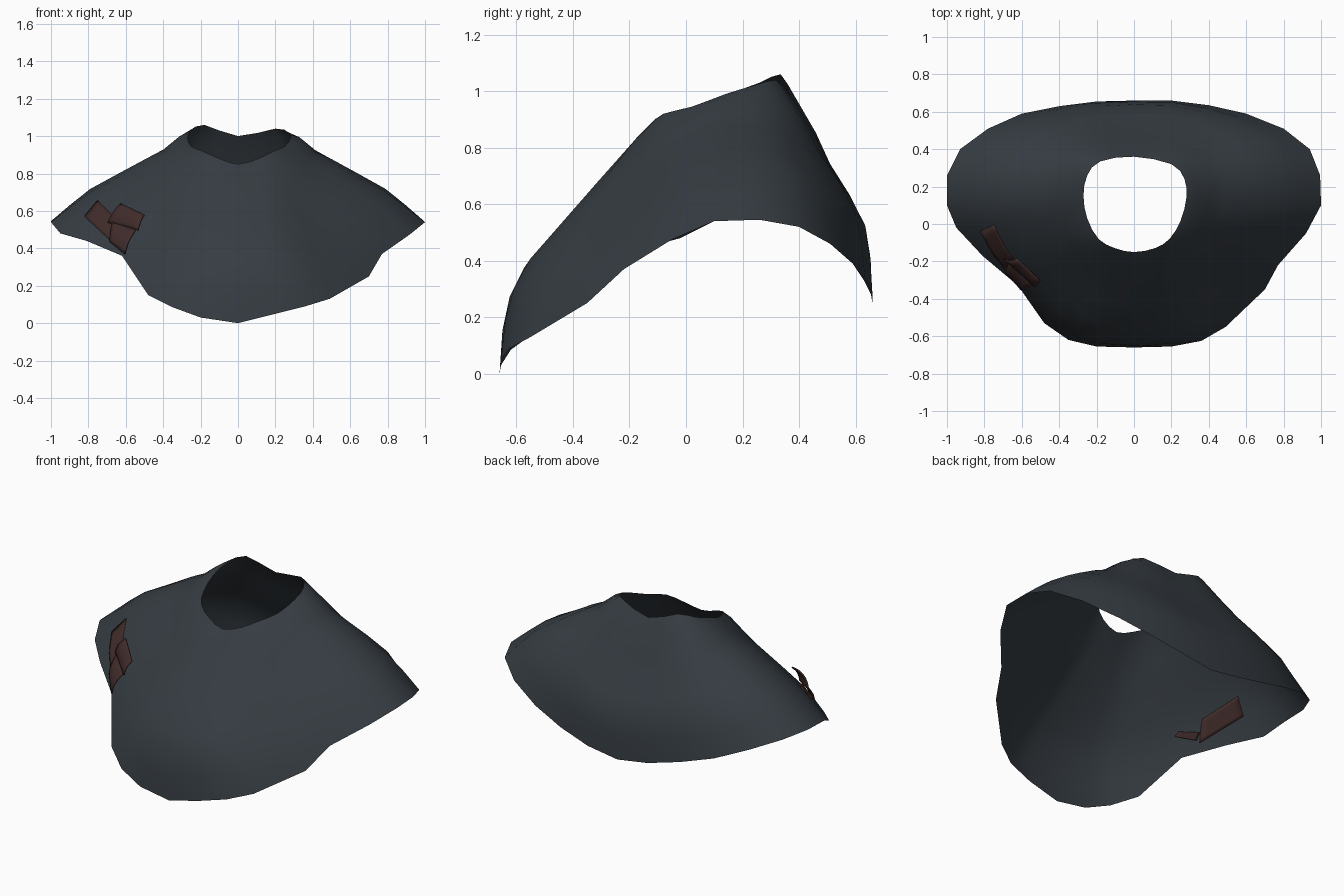
import bpy, math
from mathutils import Vector
from mathutils.bvhtree import BVHTree

if "Cube" in bpy.data.objects:
    bpy.data.objects.remove(bpy.data.objects["Cube"])


def material(name, rgb):
    m = bpy.data.materials.new(name)
    m.diffuse_color = (*rgb, 1)
    m.use_nodes = True
    m.node_tree.nodes["Principled BSDF"].inputs["Base Color"].default_value = m.diffuse_color
    return m


slate = material("slate_cloth", (0.036, 0.045, 0.054))
maroon = material("dull_maroon", (0.052, 0.025, 0.023))


def make(name, verts, faces, mat, angle=50):
    me = bpy.data.meshes.new(name)
    me.from_pydata([tuple(v) for v in verts], [], faces)
    ob = bpy.data.objects.new(name, me)
    bpy.context.collection.objects.link(ob)
    me.materials.append(mat)
    bpy.ops.object.select_all(action='DESELECT')
    ob.select_set(True)
    bpy.context.view_layer.objects.active = ob
    bpy.ops.object.shade_smooth_by_angle(angle=math.radians(angle))
    return ob


# Hem outline, starting at the front and going round by the +x side
hem = [(0, -.66, 0), (.2, -.655, .05), (.36, -.625, .09), (.49, -.55, .13),
       (.70, -.35, .25), (.77, -.22, .37), (.92, -.05, .475), (1, .10, .54),
       (.995, .26, .545), (.94, .40, .52), (.80, .51, .46), (.6, .59, .39),
       (.4, .635, .33), (.2, .66, .28), (0, .66, .25), (-.2, .655, .28),
       (-.4, .63, .33), (-.6, .59, .39), (-.78, .51, .46), (-.93, .40, .52),
       (-1, .26, .545), (-1, .10, .54), (-.95, -.02, .48), (-.81, -.17, .44),
       (-.62, -.33, .36), (-.48, -.53, .15), (-.35, -.62, .085), (-.2, -.655, .03)]
# Neck opening, one point for every second hem point
neck = [(0, -.15, .85), (.11, -.13, .88), (.19, -.08, .92), (.25, .02, .945),
        (.28, .14, .99), (.27, .24, 1.02), (.20, .32, 1.04), (0, .36, 1.0),
        (-.18, .335, 1.06), (-.25, .26, 1.03), (-.27, .15, .99),
        (-.25, .03, .945), (-.19, -.08, .92), (-.10, -.13, .88)]
# Drape profiles: (share of the way outward, share of the drop)
front = [(0, 0), (.1, .06), (.36, .235), (.57, .38), (.83, .56), (.93, .68), (.98, .82), (1, 1)]
flank = [(0, 0), (.09, .06), (.26, .23), (.42, .38), (.62, .56), (.79, .72), (.91, .86), (1, 1)]
side = [(0, 0), (.07, .02), (.16, .15), (.30, .25), (.5, .43), (.7, .61), (.85, .8), (1, 1)]
back = [(0, 0), (.08, .05), (.36, .24), (.53, .39), (.77, .54), (.93, .67), (.98, .81), (1, 1)]

n = len(hem)


def neck_at(i):
    p = [Vector(neck[(i // 2 + k) % 14]) for k in (-1, 0, 1, 2)]
    if i % 2 == 0:
        return p[1]
    return (p[1] + p[2]) * .5625 - (p[0] + p[3]) * .0625


def profile(i, j):
    """Blend the profiles from front through flank and side to back."""
    k = min(i, n - i)
    stops = [(0, front), (4, flank), (7, side), (14, back)]
    for (k0, p0), (k1, p1) in zip(stops, stops[1:]):
        if k <= k1:
            t = (k - k0) / (k1 - k0)
            t = t * t * (3 - 2 * t)
            return Vector(p0[j]).lerp(Vector(p1[j]), t)


# Poncho: neck-to-hem loft
verts = []
for j in range(8):
    for i in range(n):
        a, b = neck_at(i), Vector(hem[i])
        r, d = profile(i, j)
        v = a.lerp(b, r)
        v.z = a.z + (b.z - a.z) * d
        verts.append(v)
faces = [(j * n + i, (j + 1) * n + i, (j + 1) * n + (i + 1) % n, j * n + (i + 1) % n)
         for j in range(7) for i in range(n)]
make("poncho", verts, faces, slate)
tree = BVHTree.FromPolygons(verts, faces)


def plate(name, corners, lifts, bulge, thick):
    """Thin patch laid on the front surface; corners (x, z) each have a lift."""
    k = 6
    c = [Vector((*p, h)) for p, h in zip(corners, lifts)]
    pts = []
    for a in range(k + 1):
        for b in range(k + 1):
            u, v = a / k, b / k
            p = c[0].lerp(c[1], u).lerp(c[3].lerp(c[2], u), v)
            loc, nor, _, _ = tree.ray_cast(Vector((p.x, -3, p.y)), Vector((0, 1, 0)))
            if loc is None:
                loc, nor, _, _ = tree.find_nearest(Vector((p.x, -.3, p.y)))
            pts.append(loc + nor * (p.z + bulge * math.sin(math.pi * v)))
    m = k + 1
    f = [(a * m + b, (a + 1) * m + b, (a + 1) * m + b + 1, a * m + b + 1)
         for a in range(k) for b in range(k)]
    ob = make(name, pts, f, maroon)
    if thick:
        s = ob.modifiers.new("thickness", 'SOLIDIFY')
        s.thickness = thick
        s.offset = 0


# Flat shoulder patch, showing through on the inside of the cloth
plate("shoulder_patch", [(-.82, .57), (-.68, .44), (-.645, .55), (-.75, .655)], [0] * 4, 0, .008)
# Folded strap beside it, its free end standing off the cloth
plate("strap_upper", [(-.69, .53), (-.52, .48), (-.485, .55), (-.61, .61)],
      [.012, .03, .045, .045], .012, .008)
plate("strap_lower", [(-.68, .43), (-.60, .365), (-.535, .48), (-.66, .545)],
      [.008, .012, .03, .012], .012, .008)
# Strap edge that comes through inside
plate("strap_inner_edge", [(-.66, .45), (-.55, .46), (-.56, .485), (-.66, .49)], [-.008] * 4, 0, .006)
